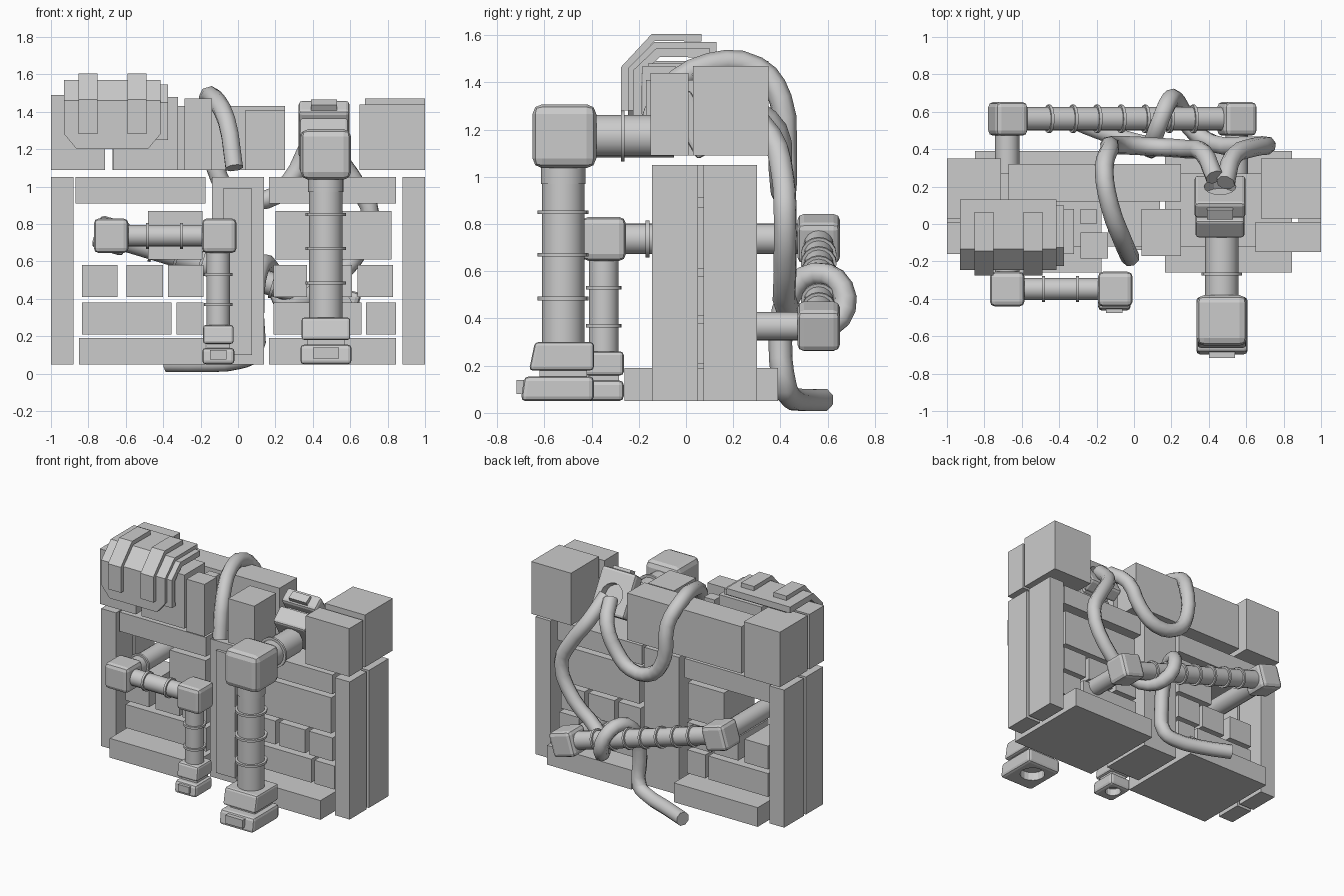
import bpy, bmesh, math
from mathutils import Matrix, Vector

if "Cube" in bpy.data.objects:
    bpy.data.objects.remove(bpy.data.objects["Cube"])


def finish(name, bm, bevel=0, smooth=False):
    me = bpy.data.meshes.new(name)
    bmesh.ops.recalc_face_normals(bm, faces=bm.faces)
    bm.to_mesh(me)
    bm.free()
    ob = bpy.data.objects.new(name, me)
    bpy.context.collection.objects.link(ob)
    if bevel:
        m = ob.modifiers.new("bevel", 'BEVEL')
        m.width, m.segments, m.limit_method = bevel, 2, 'ANGLE'
    if smooth:
        bpy.ops.object.select_all(action='DESELECT')
        bpy.context.view_layer.objects.active = ob
        ob.select_set(True)
        bpy.ops.object.shade_smooth_by_angle(angle=math.radians(40))
    return ob


def box(name, x, y, z, bevel=0, M=Matrix()):
    bm = bmesh.new()
    bmesh.ops.create_cube(bm, size=1)
    for v in bm.verts:
        v.co = M @ Vector([r[0] + (c + .5) * (r[1] - r[0]) for r, c in zip((x, y, z), v.co)])
    return finish(name, bm, bevel)


def prism(name, prof, x0, x1, M=Matrix(), bevel=0):
    # (y, z) profile extruded along x
    bm = bmesh.new()
    f = bm.faces.new([bm.verts.new((x0, y, z)) for y, z in prof])
    r = bmesh.ops.extrude_face_region(bm, geom=[f])
    bmesh.ops.translate(bm, vec=(x1 - x0, 0, 0), verts=[g for g in r['geom'] if isinstance(g, bmesh.types.BMVert)])
    bm.transform(M)
    return finish(name, bm, bevel)


def rod(name, a, b, r, segs=16):
    a, b = Vector(a), Vector(b)
    d = b - a
    bm = bmesh.new()
    bmesh.ops.create_cone(bm, cap_ends=True, segments=segs, radius1=r, radius2=r, depth=d.length)
    bm.transform(Matrix.Translation((a + b) / 2) @ d.to_track_quat('Z', 'Y').to_matrix().to_4x4())
    return finish(name, bm, smooth=True)


def pipe(name, a, b, r, rings=()):
    a, b = Vector(a), Vector(b)
    u = (b - a).normalized()
    rod(name, a, b, r)
    for t in rings:
        p = a.lerp(b, t)
        rod(name + "_ring", p - u * .008, p + u * .008, r * 1.2)


def elbow(name, c, s, tilt=0):
    h = s / 2
    box(name, (-h, h), (-h, h), (-h, h), s * .15, Matrix.Translation(c) @ Matrix.Rotation(tilt, 4, 'Y'))


def strip(name, rows, cx, thick):
    # folded plate: rows of (y, z, half width)
    bm = bmesh.new()
    vs = [[bm.verts.new((cx + s * w, y, z)) for s in (-1, 1)] for y, z, w in rows]
    for p, q in zip(vs, vs[1:]):
        bm.faces.new((p[0], p[1], q[1], q[0]))
    ob = finish(name, bm)
    m = ob.modifiers.new("thickness", 'SOLIDIFY')
    m.thickness = thick
    # keep the outer side on the given rows
    m.offset = -1 if ob.data.polygons[0].normal.y < 0 else 1
    return ob


def cable(name, pts, r=.05):
    cu = bpy.data.curves.new(name, 'CURVE')
    cu.dimensions = '3D'
    cu.bevel_depth, cu.bevel_resolution, cu.use_fill_caps = r, 2, True
    cu.resolution_u = 3
    sp = cu.splines.new('BEZIER')
    sp.bezier_points.add(len(pts) - 1)
    for bp, p in zip(sp.bezier_points, pts):
        bp.co = p
        bp.handle_left_type = bp.handle_right_type = 'AUTO'
    ob = bpy.data.objects.new(name, cu)
    bpy.context.collection.objects.link(ob)


def nozzle(name, M):
    # stepped flared mouth, opening at local z = 0
    foot = prism(name + "_mouth", [(-.18, 0), (.13, 0), (.13, .105), (-.165, .105)], -.137, .137, M, .02)
    bm = bmesh.new()
    bmesh.ops.create_cone(bm, cap_ends=True, segments=16, radius1=.085, radius2=.085, depth=.12)
    bm.transform(M)
    cut = finish(name + "_cutter", bm)
    cut.hide_render = True
    cut.hide_set(True)
    m = foot.modifiers.new("hole", 'BOOLEAN')
    m.operation, m.object = 'DIFFERENCE', cut
    box(name + "_plate", (-.07, .07), (-.197, -.15), (.03, .09), 0, M)
    prism(name + "_collar", [(-.145, .13), (.13, .13), (.13, .25), (-.12, .25)], -.13, .13, M, .015)
    box(name + "_neck", (-.1, .1), (-.1, .1), (.09, .14), 0, M)


# side columns, a front and a back one on each side
for s in (-1, 1):
    x = sorted((s * .88, s * 1.0))
    box("front_column", x, (-.145, .05), (.05, 1.05))
    box("back_column", x, (.075, .30), (.05, 1.05))

# centre column with raised panel
box("centre_column", (-.14, .14), (-.12, .28), (.05, 1.05))
box("centre_panel", (-.08, .075), (-.14, -.1), (.1, .99))

# floor slabs and top beams
for x in ((-.85, -.175), (.165, .845)):
    box("floor_slab", x, (-.26, .39), (.05, .19))
for x in ((-.87, -.175), (.165, .845)):
    box("top_beam", x, (-.12, .27), (.91, 1.05))

# stacked blocks between the columns
rows = [((.21, .38), [(-.835, -.355), (-.33, -.185), (.19, .66), (.685, .845)]),
        ((.41, .58), [(-.835, -.645), (-.595, -.4), (-.375, -.185), (.19, .37), (.4, .61), (.64, .83)]),
        ((.61, .87), [(-.48, -.19), (.2, .82)])]
for z, xs in rows:
    for x in xs:
        box("shelf_block", x, (-.1, .25), z)

# upper boxes
for x, y, top in [((.65, 1), (-.15, .01), 1.44), ((.68, 1), (.03, .35), 1.47),
                  ((-1, -.71), (.03, .35), 1.49), ((-1, -.71), (-.16, .01), 1.49),
                  ((-.665, -.32), (-.16, .08), 1.48), ((-.67, .25), (.12, .32), 1.43),
                  ((-.285, -.14), (-.185, -.045), 1.47), ((-.285, -.2), (0, .08), 1.43),
                  ((.04, .25), (-.17, .08), 1.41)]:
    box("upper_box", x, y, (1.09, top))

# folded cover with straps
strip("cover", [(-.245, 1.2, .19), (-.245, 1.28, .257), (-.245, 1.46, .257), (-.135, 1.57, .257),
                (.13, 1.57, .257)], -.672, .045)
strip("cover_lining", [(-.225, 1.25, .25), (-.225, 1.45, .25), (-.125, 1.545, .25), (.1, 1.545, .25)], -.625, .04)
for cx in (-.802, -.54):
    strip("cover_strap", [(-.275, 1.28, .052), (-.275, 1.465, .052), (-.145, 1.605, .052),
                          (.065, 1.605, .052)], cx, .032)

# large front pipe
pipe("large_riser", (.47, -.52, .28), (.47, -.52, 1.1), .09, (.25, .475, .695))
rod("large_riser_socket", (.47, -.52, .97), (.47, -.52, 1.05), .095)
elbow("large_elbow", (.47, -.515, 1.172), .27)
pipe("large_crosspipe", (.47, -.42, 1.172), (.47, -.05, 1.172), .09, (.41,))
nozzle("foot_nozzle", Matrix.Translation((.47, -.52, .05)))
nozzle("head_nozzle", Matrix.Translation((.46, .2, 1.31)) @ Matrix.Rotation(math.radians(120), 4, 'X')
       @ Matrix.Rotation(math.pi, 4, 'Z'))

# small pipe running from the front round to the back
ysm, zsm = -.348, .737
tilt = math.atan2(.37, 1.225)
pipe("small_riser", (-.105, ysm, .22), (-.105, ysm, .7), .063, (.31, .645))
elbow("small_elbow_a", (-.1, ysm, zsm), .186)
pipe("small_crosspipe", (-.14, ysm, zsm), (-.63, ysm, zsm), .058, (.33, .7))
elbow("small_elbow_b", (-.678, ysm, zsm), .186)
pipe("small_through_pipe", (-.678, -.3, zsm), (-.678, .53, zsm), .065, (.165,))
elbow("back_elbow_a", (-.675, .562, .738), .18, tilt)
pipe("back_pipe", (-.675, .562, .738), (.55, .562, .367), .063, [.18 + i * .105 for i in range(7)])
elbow("back_elbow_b", (.55, .562, .367), .18, tilt)
pipe("back_inlet", (.55, .2, .367), (.55, .55, .367), .06)
nozzle("small_nozzle", Matrix.Translation((-.105, ysm, .05)) @ Matrix.Diagonal((.63, .65, .84, 1)))

# hanging cables
cable("cable_hanging", [(-.02, -.18, 1.1), (-.06, -.09, 1.35), (-.13, .1, 1.475), (-.16, .3, 1.46),
                        (-.13, .4, 1.33), (-.12, .42, 1.1), (-.03, .42, .96), (.15, .41, .93),
                        (.28, .4, 1.03), (.37, .38, 1.2), (.43, .25, 1.31)])
cable("cable_looped", [(.49, .22, 1.31), (.53, .36, 1.17), (.64, .41, 1.0), (.71, .42, .84),
                       (.61, .42, .6), (.42, .43, .44), (.3, .52, .36), (.23, .65, .4),
                       (.19, .66, .53), (.14, .55, .59), (.1, .44, .5), (.09, .40, .3),
                       (.08, .42, .11), (.0, .44, .07), (-.19, .5, .055), (-.38, .58, .055)])
